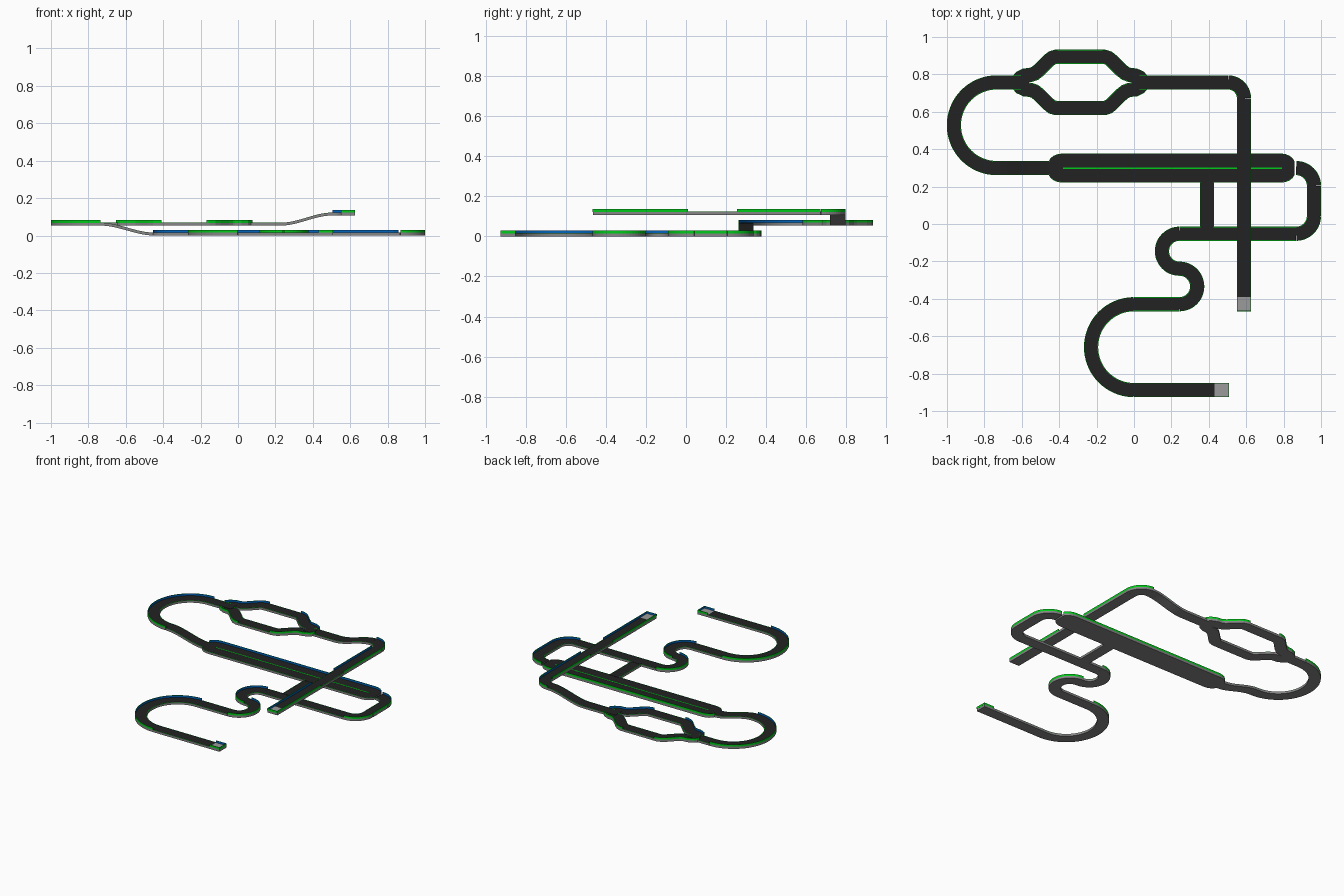
import bpy, math
from mathutils import Vector

if "Cube" in bpy.data.objects:
    bpy.data.objects.remove(bpy.data.objects["Cube"])

def mat(name, c):
    m = bpy.data.materials.new(name)
    m.diffuse_color = (*c, 1)
    m.use_nodes = True
    m.node_tree.nodes["Principled BSDF"].inputs["Base Color"].default_value = m.diffuse_color
    return m

MATS = [mat("base_grey", (0.24, 0.24, 0.24)), mat("asphalt", (0.016, 0.016, 0.016)),
        mat("rail_green", (0.0, 0.6, 0.01)), mat("rail_blue", (0.0, 0.13, 0.5)),
        mat("tile_grey", (0.33, 0.33, 0.33))]
GREY, ROAD, GREEN, BLUE, TILE = range(5)
W, T, WALL, KERB, K = 0.038, 0.015, 0.029, 0.0158, 0.0035   # half width, slab, rail heights, rail width
LOW, MID, HIGH = 0.0, 0.053, 0.107

def make(name, verts, faces, mats):
    me = bpy.data.meshes.new(name)
    me.from_pydata(verts, [], faces)
    for m in MATS:
        me.materials.append(m)
    me.polygons.foreach_set("material_index", mats)
    me.update()
    ob = bpy.data.objects.new(name, me)
    bpy.context.collection.objects.link(ob)
    return ob

def track(name, pts, walls="", widths=None, top=ROAD):
    """Sweep the road section along pts (x, y, z); walls names the sides with a tall rail."""
    hl, hr = (WALL if s in walls else KERB for s in "LR")
    P = [Vector(p) for p in pts]
    verts, faces, mats = [], [], []
    seg = [GREY, GREEN, GREEN, BLUE, top, BLUE, GREEN, GREEN, GREY, GREY]
    for i, p in enumerate(P):
        a = (p - P[max(i - 1, 0)]).to_2d()
        b = (P[min(i + 1, len(P) - 1)] - p).to_2d()
        a = a.normalized() if a.length else b.normalized()
        b = b.normalized() if b.length else a
        d = (a + b).normalized()
        n = Vector((-d.y, d.x)) / max(d.dot(a), 0.5)
        w = widths[i] if widths else W
        prof = [(w, 0), (w, T), (w, hl), (w - K, hl), (w - K, T),
                (K - w, T), (K - w, hr), (-w, hr), (-w, T), (-w, 0)]
        verts += [(p.x + n.x * o, p.y + n.y * o, p.z + h) for o, h in prof]
    for i in range(len(P) - 1):
        for j in range(10):
            k = (j + 1) % 10
            faces.append((i * 10 + j, i * 10 + k, i * 10 + 10 + k, i * 10 + 10 + j))
            mats.append(seg[j])
    for e, order in ((0, 1), ((len(P) - 1) * 10, -1)):
        for q in ((0, 1, 8, 9), (1, 2, 3, 4), (5, 6, 7, 8)):
            faces.append([e + v for v in q][::-order])
            mats.append(GREY if q[0] == 0 else GREEN)
    return make(name, verts, faces, mats)

def arc(cx, cy, r, a0, a1, z, n=24):
    return [(cx + r * math.cos(math.radians(a0 + (a1 - a0) * i / n)),
             cy + r * math.sin(math.radians(a0 + (a1 - a0) * i / n)), z) for i in range(n + 1)]

def slope(x0, x1, y, z0, z1, n=16):
    return [(x0 + (x1 - x0) * t, y, z0 + (z1 - z0) * t * t * (3 - 2 * t))
            for t in (i / n for i in range(n + 1))]

def box(name, x0, x1, y0, y1, z0, z1, m, inner=None):
    v = [(x, y, z) for z in (z0, z1) for x, y in ((x0, y0), (x1, y0), (x1, y1), (x0, y1))]
    f = [(3, 2, 1, 0), (4, 5, 6, 7), (0, 1, 5, 4), (1, 2, 6, 5), (2, 3, 7, 6), (3, 0, 4, 7)]
    mats = [m] * 6
    if inner is not None:
        mats[inner] = BLUE
    return make(name, v, f, mats)

# start tile and high bridge straight
X = 0.588
track("start_tile", [(X, -0.465, HIGH), (X, -0.39, HIGH)], "LR", top=TILE)
box("start_rail", X - W, X + W, -0.467, -0.4635, HIGH + T, HIGH + WALL, GREEN, 4)
track("bridge_front", [(X, -0.39, HIGH), (X, 0.01, HIGH)], "LR")
track("bridge_middle", [(X, 0.01, HIGH), (X, 0.255, HIGH)])
track("bridge_back", [(X, 0.255, HIGH), (X, 0.672, HIGH)], "LR")
track("high_corner", arc(0.503, 0.672, 0.085, 0, 90, HIGH, 14), "R")

# ramp down to the middle level
Y = 0.757
track("upper_ramp", slope(0.503, 0.23, Y, HIGH, MID))
track("middle_straight", [(0.23, Y, MID), (0.03, Y, MID)])

# split section, mirrored four ways about its centre
CX = -0.288
fork = [(0.335, 0.005), (0.318, 0.026), (0.295, 0.037), (0.265, 0.04), (0.242, 0.048), (0.218, 0.067),
        (0.168, 0.117), (0.15, 0.131), (0.13, 0.137), (0.12, 0.137)]
for sy, side in ((1, "back"), (-1, "front")):
    for sx, end in ((1, "right"), (-1, "left")):
        pts = [(CX + sx * u, Y + sy * v, MID) for u, v in fork]
        track(f"split_bend_{side}_{end}", pts, "R" if sx * sy > 0 else "L")
    track(f"split_straight_{side}", [(CX + 0.12, Y + sy * 0.137, MID), (CX - 0.12, Y + sy * 0.137, MID)])
for sx, end in ((1, "right"), (-1, "left")):
    # asphalt plate that covers the kerbs inside the junction
    c, h = CX + sx * 0.31, 0.033
    box(f"junction_plate_{end}", c - 0.036, c + 0.036, Y - h, Y + h, MID + 0.01, MID + 0.0166, ROAD)

# left loop and ramp down to the ground level
track("left_straight", [(-0.605, Y, MID), (-0.734, Y, MID)])
track("left_loop", arc(-0.734, 0.528, 0.229, 90, 270, MID, 36), "R")
Y2 = 0.299
track("lower_ramp", slope(-0.734, -0.45, Y2, MID, LOW))

# wide double lane with rounded ends and centre line
ends = [(0, 0.038), (0.008, 0.052), (0.025, 0.066), (0.045, 0.074), (0.07, 0.078)]
prof = [(-0.455 + u, w) for u, w in ends] + [(0.857 - u, w) for u, w in reversed(ends)]
track("wide_straight", [(x, Y2, LOW) for x, w in prof], "L", [w for x, w in prof])
box("centre_line", -0.38, 0.79, Y2 - 0.004, Y2 + 0.004, T - 0.002, T + 0.001, GREEN)

# right-hand turn back, and the short cut
track("right_corner_back", arc(0.867, 0.204, 0.095, 90, 0, LOW, 16), "L")
track("right_straight", [(0.962, 0.204, LOW), (0.962, 0.043, LOW)], "L")
track("right_corner_front", arc(0.867, 0.043, 0.095, 0, -90, LOW, 16), "L")
track("return_straight", [(0.867, -0.052, LOW), (0.243, -0.052, LOW)])
track("short_cut", [(0.39, 0.222, LOW), (0.39, -0.015, LOW)])
for n, y in (("back", 0.222), ("front", -0.016)):
    box(f"short_cut_plate_{n}", 0.356, 0.424, y - 0.006, y + 0.006, 0.01, 0.0166, ROAD)

# winding section, big loop and finish
track("winding_left", arc(0.243, -0.1455, 0.0935, 90, 270, LOW), "R")
track("winding_right", arc(0.243, -0.334, 0.095, 90, -90, LOW), "L")
track("loop_entry", [(0.243, -0.429, LOW), (0, -0.429, LOW)])
track("front_loop", arc(0, -0.6585, 0.2295, 90, 270, LOW, 36), "R")
Y3 = -0.888
track("finish_straight", [(0, Y3, LOW), (0.43, Y3, LOW)])
track("finish_tile", [(0.43, Y3, LOW), (0.507, Y3, LOW)], "LR", top=TILE)
box("finish_rail", 0.5045, 0.508, Y3 - W, Y3 + W, T, WALL, GREEN, 5)
